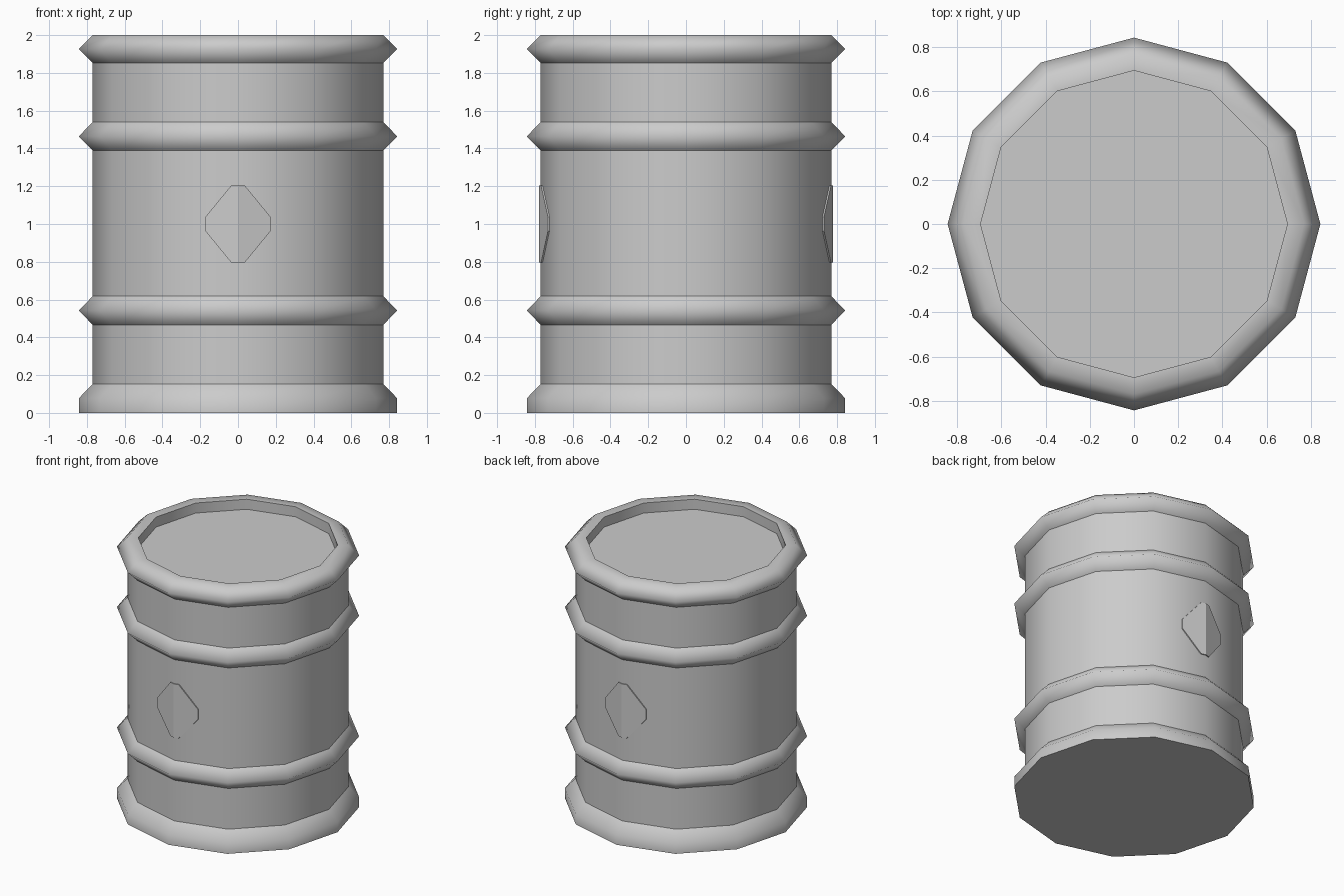
import bpy, bmesh, math

if "Cube" in bpy.data.objects:
    bpy.data.objects.remove(bpy.data.objects["Cube"])

SIDES = 12
BODY, RIB, LID = 0.769, 0.843, 0.694


def finish(bm, name, smooth):
    bmesh.ops.recalc_face_normals(bm, faces=bm.faces)
    for f in bm.faces:
        f.smooth = smooth
    me = bpy.data.meshes.new(name)
    bm.to_mesh(me)
    bm.free()
    ob = bpy.data.objects.new(name, me)
    bpy.context.collection.objects.link(ob)
    return ob


# Barrel shell: profile of (radius, height, sharp edge) turned in 12 steps
profile = [(RIB, 0, True), (RIB, 0.077, False), (BODY, 0.154, True)]
for mid in (0.542, 1.464):
    profile += [(BODY, mid - 0.076, True), (RIB, mid, False), (BODY, mid + 0.076, True)]
profile += [(BODY, 1.852, True), (RIB, 1.926, False), (BODY, 2.0, False),
            (LID, 2.0, True), (LID, 1.923, True)]

bm = bmesh.new()
rings = []
for r, z, _ in profile:
    rings.append([bm.verts.new((r * math.cos(math.tau * i / SIDES),
                                r * math.sin(math.tau * i / SIDES), z))
                  for i in range(SIDES)])
for a, b in zip(rings, rings[1:]):
    for i in range(SIDES):
        j = (i + 1) % SIDES
        bm.faces.new((a[i], a[j], b[j], b[i]))
# Flat base and recessed lid
bm.faces.new(rings[0])
bm.faces.new(rings[-1])
for ring, (_, _, sharp) in zip(rings, profile):
    for i in range(SIDES):
        bm.edges.get((ring[i], ring[(i + 1) % SIDES])).smooth = not sharp
finish(bm, "barrel_shell", True)


# Diamond plates folded over the front and back corners of the barrel
half = [(0, 1.205), (0.035, 1.205), (0.172, 1.038),
        (0.172, 0.962), (0.035, 0.795), (0, 0.795)]
slope = math.tan(math.radians(15))


def plate(name, turn):
    bm = bmesh.new()
    for side in (1, -1):
        outer = [bm.verts.new((side * x, -0.777 + slope * x, z)) for x, z in half]
        inner = [bm.verts.new((side * x, -0.762 + slope * x, z)) for x, z in half]
        bm.faces.new(outer)
        for i in range(len(half) - 1):
            bm.faces.new((outer[i], outer[i + 1], inner[i + 1], inner[i]))
    bmesh.ops.remove_doubles(bm, verts=bm.verts, dist=0.0001)
    finish(bm, name, False).rotation_euler.z = turn


plate("front_plate", 0)
plate("back_plate", math.pi)
